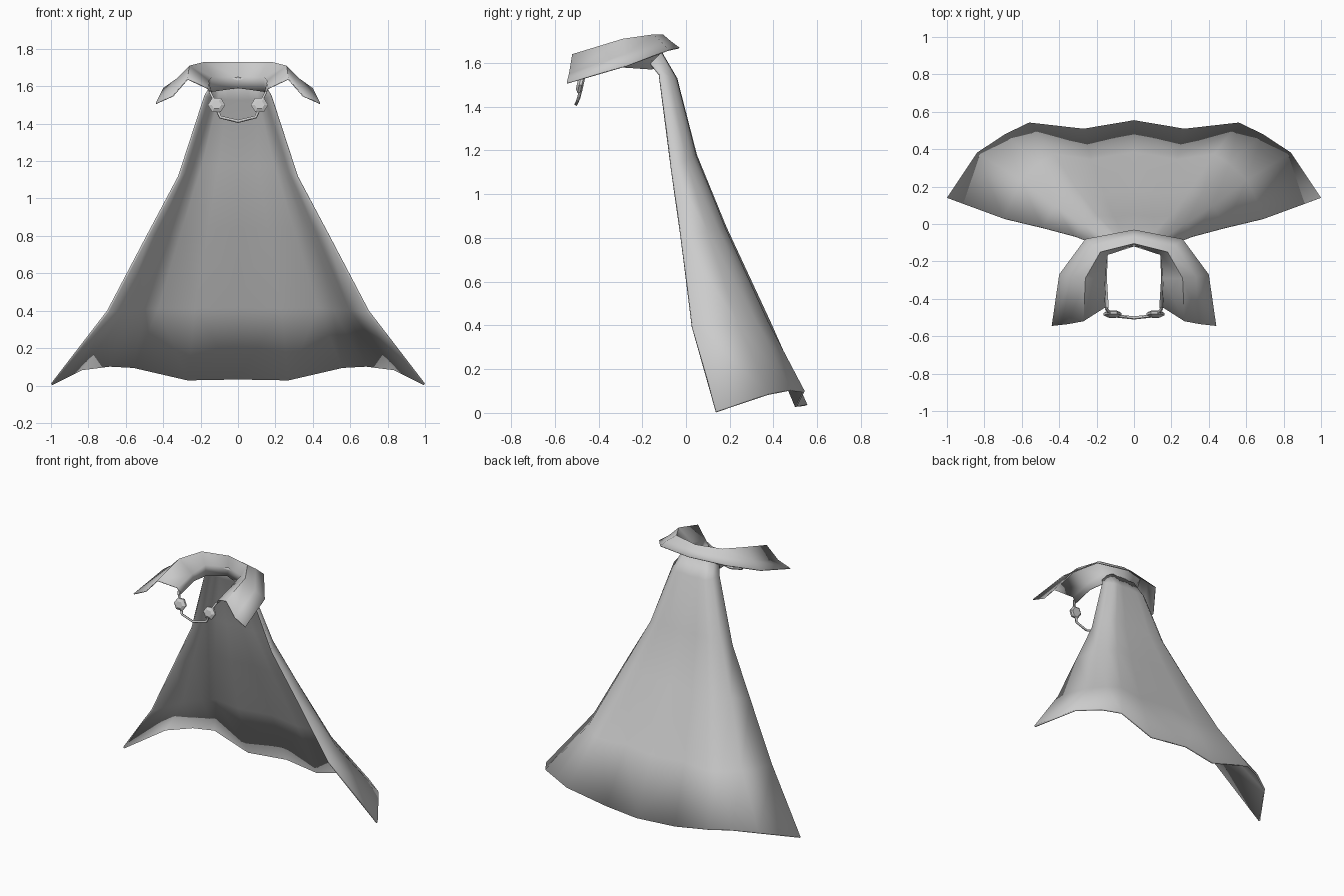
import bpy, bmesh, math
from mathutils import Vector

if "Cube" in bpy.data.objects:
    bpy.data.objects.remove(bpy.data.objects["Cube"])


def finish(obj, thickness=0.0, mirror=True, angle=40):
    if mirror:
        m = obj.modifiers.new("mirror", 'MIRROR')
        m.use_clip = True
        m.merge_threshold = 0.001
    if thickness:
        s = obj.modifiers.new("thickness", 'SOLIDIFY')
        s.thickness = thickness
        s.offset = -1
    bpy.ops.object.select_all(action='DESELECT')
    obj.select_set(True)
    bpy.context.view_layer.objects.active = obj
    bpy.ops.object.shade_smooth_by_angle(angle=math.radians(angle))


def add_object(name, bm):
    mesh = bpy.data.meshes.new(name)
    bm.to_mesh(mesh)
    bm.free()
    obj = bpy.data.objects.new(name, mesh)
    bpy.context.collection.objects.link(obj)
    return obj


def loft(name, rows, outward, closed=False):
    """Skin equal-length rows of points; outward = rough normal direction."""
    bm = bmesh.new()
    grid = [[bm.verts.new(p) for p in row] for row in rows]
    n = len(rows[0])
    for a, b in zip(grid, grid[1:]):
        for i in range(n if closed else n - 1):
            j = (i + 1) % n
            bm.faces.new((a[i], a[j], b[j], b[i]))
    if closed:
        bm.faces.new(grid[0])
        bm.faces.new(grid[-1])
    bmesh.ops.recalc_face_normals(bm, faces=bm.faces)
    if not closed:
        total = sum((f.normal * f.calc_area() for f in bm.faces), Vector())
        if total.dot(Vector(outward)) < 0:
            bmesh.ops.reverse_faces(bm, faces=bm.faces)
    return add_object(name, bm)


# Cape: half sections from the front edge round to the centre of the back
across = (1, 0.84, 0.69, 0.56, 0.27, 0)
depth = (0, 0.58, 0.82, 0.97, 0.89, 1)
hem_z = (0.01, 0.09, 0.108, 0.1, 0.032, 0.037)
# half width, front y, back y, front z, back z
sections = [
    (0.15, -0.16, -0.11, 1.60, 1.65),
    (0.18, -0.12, -0.04, 1.55, 1.53),
    (0.32, -0.065, 0.05, 1.12, 1.18),
    (0.49, -0.02, 0.185, 0.80, 0.85),
    (0.70, 0.03, 0.385, 0.40, 0.42),
]
rows = [[(w * f ** 0.85, yf + (yb - yf) * d, zf + (zb - zf) * d)
         for f, d in zip(across, depth)] for w, yf, yb, zf, zb in sections]
rows.append([(f, 0.14 + 0.415 * d, z) for f, d, z in zip(across, depth, hem_z)])
finish(loft("cape", rows, (0, 1, 0.3)), 0.012)

# Collar: neck stand, inner edge, crest, fold and outer edge from back to front
collar = [
    [(0, -0.12, 1.59), (0, -0.11, 1.65), (0, -0.105, 1.73), (0, -0.07, 1.70), (0, -0.03, 1.67)],
    [(0.14, -0.16, 1.57), (0.14, -0.165, 1.65), (0.18, -0.15, 1.73), (0.22, -0.115, 1.70), (0.26, -0.08, 1.66)],
    [(0.145, -0.29, 1.58), (0.155, -0.29, 1.63), (0.26, -0.29, 1.71), (0.33, -0.28, 1.64), (0.40, -0.27, 1.59)],
    [(0.135, -0.45, 1.55), (0.16, -0.45, 1.59), (0.27, -0.52, 1.64), (0.35, -0.535, 1.55), (0.44, -0.545, 1.51)],
]
finish(loft("collar", collar, (0, 0, 1)), 0.006, angle=50)

# Six-sided clasps with bevelled faces
rings = []
for y, r in ((-0.468, 0.035), (-0.476, 0.047), (-0.488, 0.047), (-0.499, 0.026)):
    rings.append([(0.115 + r * math.cos(k * math.pi / 3), y + 0.2 * r * math.sin(k * math.pi / 3),
                   1.50 + 0.9 * r * math.sin(k * math.pi / 3)) for k in range(6)])
finish(loft("clasp", rings, (0, -1, 0), closed=True), angle=20)


# Square tube along a path
def tube(name, points, radius):
    curve = bpy.data.curves.new(name, 'CURVE')
    curve.dimensions = '3D'
    curve.bevel_depth = radius
    curve.bevel_resolution = 0
    curve.use_fill_caps = True
    spline = curve.splines.new('POLY')
    spline.points.add(len(points) - 1)
    for p, co in zip(spline.points, points):
        p.co = (*co, 1)
    obj = bpy.data.objects.new(name, curve)
    bpy.context.collection.objects.link(obj)
    return obj


# Chain hanging between the clasps, and short straps up to the collar
half = [(0.11, -0.483, 1.47), (0.095, -0.492, 1.435), (0.0, -0.502, 1.412)]
tube("clasp_chain", half + [(-x, y, z) for x, y, z in half[-2::-1]], 0.009)
for side, label in ((1, "right"), (-1, "left")):
    tube("clasp_strap_" + label, [(side * 0.15, -0.45, 1.57), (side * 0.13, -0.475, 1.53)], 0.008)
